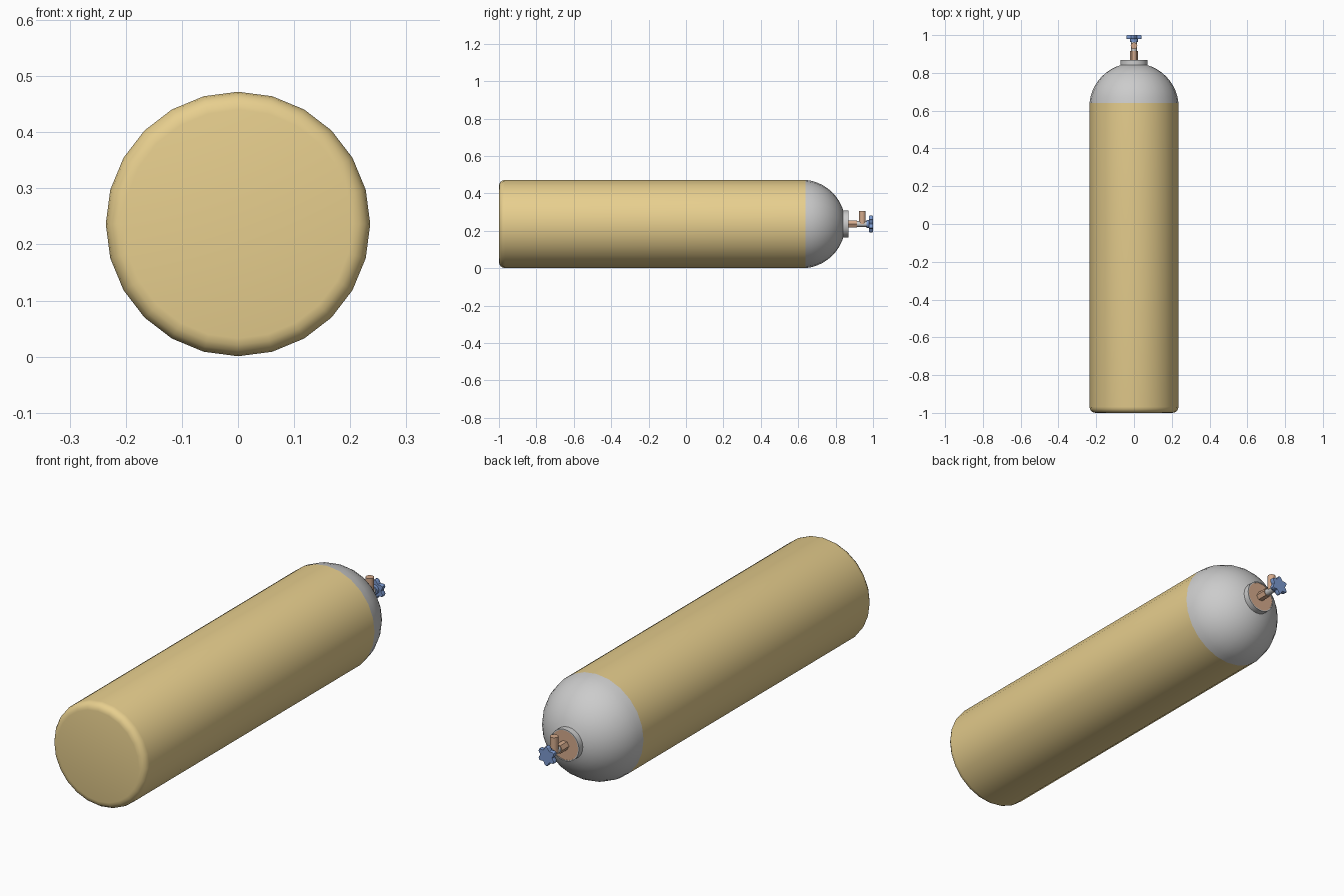
import bpy, math
from math import sin, cos, pi

if "Cube" in bpy.data.objects:
    bpy.data.objects.remove(bpy.data.objects["Cube"])

CZ = 0.2365  # height of the cylinder axis


def material(name, rgb):
    m = bpy.data.materials.new(name)
    m.diffuse_color = (*rgb, 1)
    m.use_nodes = True
    m.node_tree.nodes["Principled BSDF"].inputs["Base Color"].default_value = m.diffuse_color
    return m


YELLOW = material("yellow_paint", (0.80, 0.62, 0.27))
BRASS = material("brass", (0.66, 0.40, 0.26))
BLUE = material("blue_paint", (0.20, 0.32, 0.62))


def add_mesh(name, verts, faces, mat=None, angle=32):
    me = bpy.data.meshes.new(name)
    me.from_pydata(verts, [], faces)
    ob = bpy.data.objects.new(name, me)
    bpy.context.collection.objects.link(ob)
    if mat:
        me.materials.append(mat)
    bpy.ops.object.select_all(action='DESELECT')
    ob.select_set(True)
    bpy.context.view_layer.objects.active = ob
    bpy.ops.object.mode_set(mode='EDIT')
    bpy.ops.mesh.select_all(action='SELECT')
    bpy.ops.mesh.normals_make_consistent(inside=False)
    bpy.ops.object.mode_set(mode='OBJECT')
    bpy.ops.object.shade_smooth_by_angle(angle=math.radians(angle))
    return ob


def lathe(name, profile, n=24, mat=None, caps=(True, True), axis='Y', at=(0, 0, CZ), shape=None):
    """Spin (radius, position) pairs round the Y or Z axis; shape scales radius by angle."""
    verts, faces = [], []
    for r, p in profile:
        for k in range(n):
            a = 2 * pi * k / n
            s = r * (shape(a) if shape else 1)
            u, w = s * cos(a), s * sin(a)
            v = (u, p, w) if axis == 'Y' else (u, w, p)
            verts.append(tuple(v[i] + at[i] for i in range(3)))
    for j in range(len(profile) - 1):
        for k in range(n):
            k2 = (k + 1) % n
            faces.append((j * n + k, j * n + k2, (j + 1) * n + k2, (j + 1) * n + k))
    if caps[0]:
        faces.append(tuple(range(n)))
    if caps[1]:
        faces.append(tuple(range((len(profile) - 1) * n, len(profile) * n)))
    return add_mesh(name, verts, faces, mat)


R, CORNER = 0.2357, 0.032

# tank body with rounded bottom edge
base = [(R - CORNER + CORNER * sin(t * pi / 8), -1 + CORNER * (1 - cos(t * pi / 8))) for t in range(5)]
lathe("tank_body", base + [(R, 0.64)], mat=YELLOW, caps=(True, False))

# domed shoulder
END = math.acos(0.06 / R)
A0 = math.asin(0.02 / 0.232)
dome = [(R * cos(a) / cos(A0), 0.62 + 0.232 * sin(a))
        for a in (A0 + (END - A0) * i / 9 for i in range(10))]
lathe("shoulder_dome", dome, caps=(False, False))

# neck collar and the brass disc inside it
lathe("neck_collar", [(0.072, 0.825), (0.072, 0.868), (0.067, 0.868), (0.067, 0.86)], caps=(False, False))
lathe("neck_disc", [(0.0675, 0.858), (0.0675, 0.866)], mat=BRASS)

# valve: hexagonal nut, stem, upright outlet
lathe("valve_nut", [(0.021, 0.864), (0.021, 0.915)], n=6, mat=BRASS)
lathe("valve_stem", [(0.015, 0.91), (0.015, 0.978)], n=16)
lathe("valve_outlet", [(0.0175, 0.236), (0.0175, 0.307)], n=16, mat=BRASS, axis='Z', at=(0, 0.943, 0))

# lobed handwheel with hub
lathe("handwheel_hub", [(0.021, 0.964), (0.021, 0.982)], n=16, mat=BLUE)
lathe("handwheel", [(0.036, 0.979), (0.038, 0.982), (0.038, 0.997), (0.036, 1.0)], n=48, mat=BLUE,
      shape=lambda a: 1 + 0.18 * cos(6 * (a - pi / 2)))
